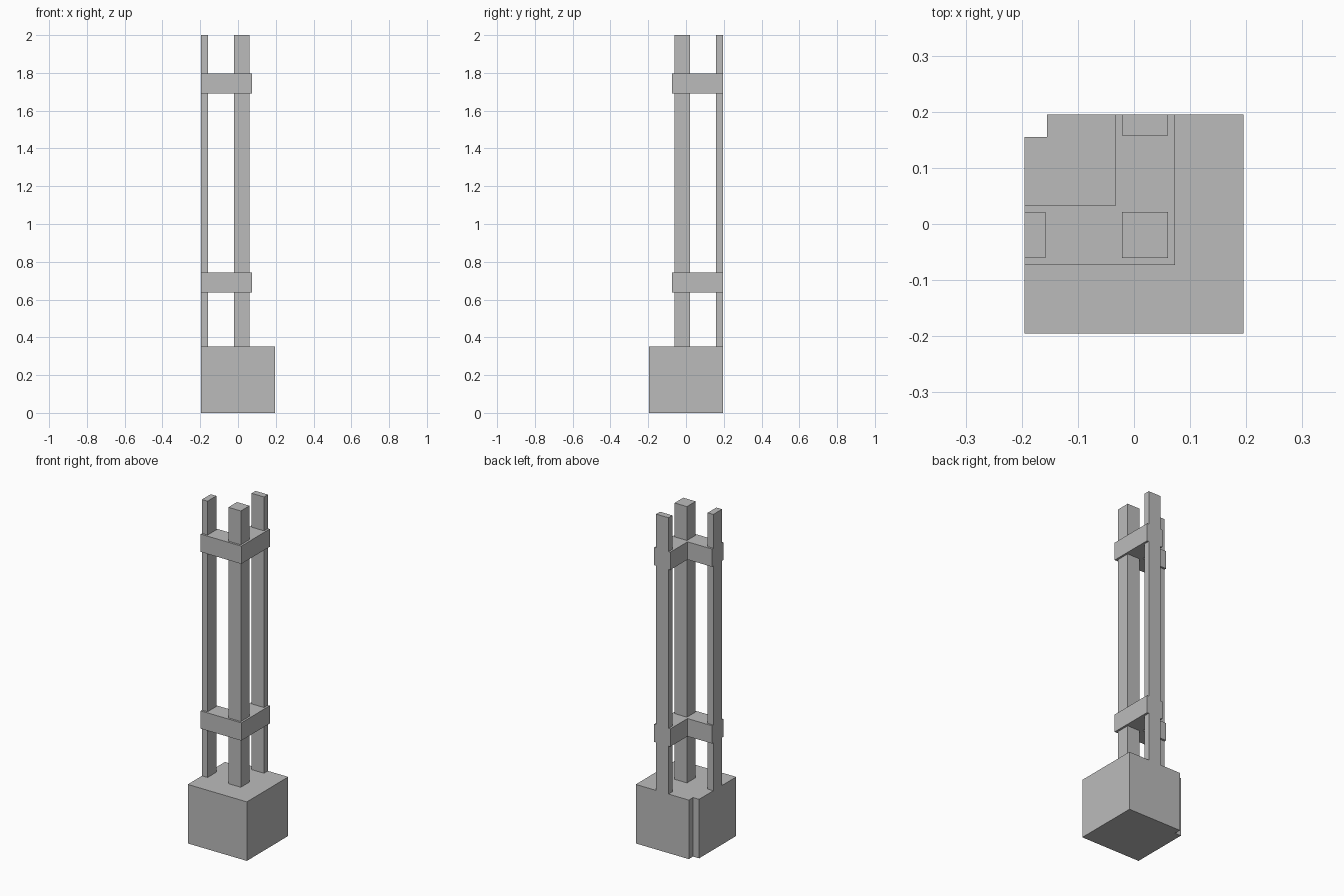
import bpy
import bmesh

cube = bpy.data.objects.get("Cube")
if cube:
    bpy.data.objects.remove(cube, do_unlink=True)

grey = bpy.data.materials.new("plain_grey")
grey.use_nodes = True
COLOUR = (0.5, 0.5, 0.5, 1)
grey.diffuse_color = COLOUR
grey.node_tree.nodes["Principled BSDF"].inputs["Base Color"].default_value = COLOUR


def prism(name, outline, bottom, top):
    """Extrude a counter-clockwise outline from bottom to top."""
    bm = bmesh.new()
    face = bm.faces.new([bm.verts.new((x, y, bottom)) for x, y in outline])
    grown = bmesh.ops.extrude_face_region(bm, geom=[face], use_keep_orig=True)
    for v in grown["geom"]:
        if isinstance(v, bmesh.types.BMVert):
            v.co.z = top
    bmesh.ops.recalc_face_normals(bm, faces=bm.faces)
    mesh = bpy.data.meshes.new(name)
    bm.to_mesh(mesh)
    bm.free()
    mesh.materials.append(grey)
    obj = bpy.data.objects.new(name, mesh)
    bpy.context.collection.objects.link(obj)
    return obj


def rect(x0, x1, y0, y1):
    return [(x0, y0), (x1, y0), (x1, y1), (x0, y1)]


EDGE = 0.195           # outer cut planes
NOTCH = 0.155          # start of the corner notch
BASE_TOP = 0.352
IN, OUT = 0.021, 0.061     # post faces either side of the centre
CUT = 0.158            # inner face of the trimmed posts
R_IN, R_OUT = 0.033, 0.073  # rail faces

# Base block with its notched back corner
prism("base_block", [(-EDGE, -EDGE), (EDGE, -EDGE), (EDGE, EDGE),
                     (-NOTCH, EDGE), (-NOTCH, NOTCH), (-EDGE, NOTCH)],
      0, BASE_TOP)

# One full corner post and two trimmed side posts
posts = {
    "corner_post": rect(-IN, OUT, -OUT, IN),
    "side_post": rect(-EDGE, -CUT, -OUT, IN),
    "back_post": rect(-IN, OUT, CUT, EDGE),
}
for name, outline in posts.items():
    prism(name, outline, BASE_TOP, 2)

# L-shaped rails wrapping the posts
rail = [(-EDGE, -R_OUT), (R_OUT, -R_OUT), (R_OUT, EDGE),
        (-R_IN, EDGE), (-R_IN, R_IN), (-EDGE, R_IN)]
for name, z in (("lower_rail", 0.638), ("upper_rail", 1.692)):
    prism(name, rail, z, z + 0.106)
